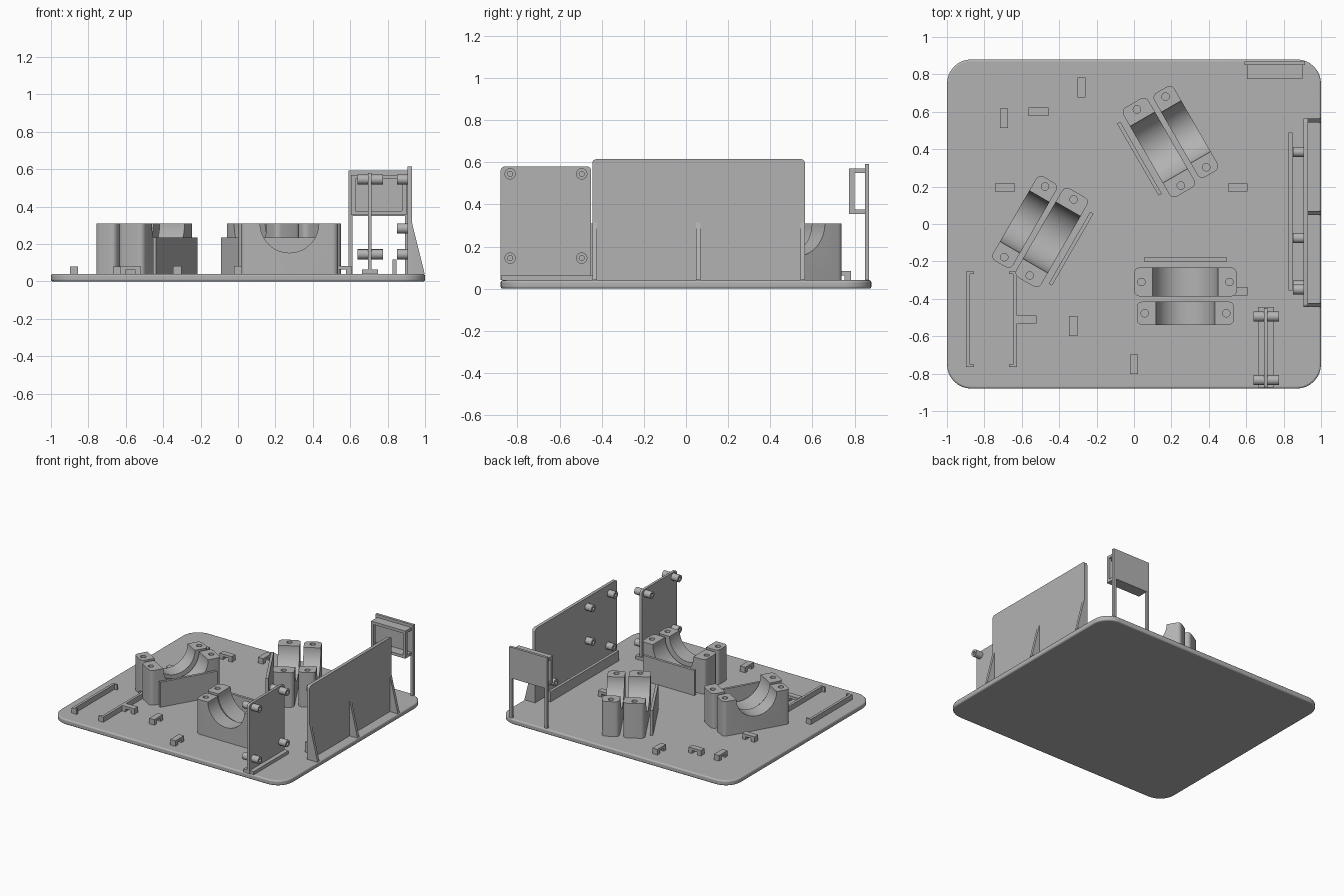
import bpy
import bmesh
from math import pi, radians, cos, sin
from mathutils import Matrix, Vector

cube = bpy.data.objects.get("Cube")
if cube:
    bpy.data.objects.remove(cube, do_unlink=True)

GREY = (0.45, 0.45, 0.45, 1)
grey = bpy.data.materials.new("plain grey")
grey.use_nodes = True
grey.diffuse_color = GREY
grey.node_tree.nodes["Principled BSDF"].inputs["Base Color"].default_value = GREY

FLOOR = 0.04  # top of the base plate


def finish(name, bm, matrix=Matrix()):
    bmesh.ops.recalc_face_normals(bm, faces=bm.faces[:])
    mesh = bpy.data.meshes.new(name)
    bm.to_mesh(mesh)
    bm.free()
    mesh.materials.append(grey)
    obj = bpy.data.objects.new(name, mesh)
    obj.matrix_world = matrix
    bpy.context.collection.objects.link(obj)
    return obj


def add_box(bm, x, y, z):
    size = [b - a for a, b in (x, y, z)]
    mid = [(a + b) / 2 for a, b in (x, y, z)]
    m = Matrix.Translation(mid) @ Matrix.Diagonal((*size, 1))
    return bmesh.ops.create_cube(bm, size=1, matrix=m)["verts"]


def boxes(name, parts, matrix=Matrix()):
    bm = bmesh.new()
    for part in parts:
        add_box(bm, *part)
    return finish(name, bm, matrix)


def rounded_slab(name, x, y, z, radius, axis=2, segments=8, tops_only=False, matrix=Matrix()):
    """Box whose edges along one axis are rounded."""
    bm = bmesh.new()
    add_box(bm, x, y, z)
    edges = []
    for e in bm.edges:
        a, b = e.verts
        along = abs((a.co - b.co)[axis]) > 1e-5
        if along and not (tops_only and a.co.z < z[1] - 1e-5):
            edges.append(e)
    bmesh.ops.bevel(bm, geom=edges, offset=radius, segments=segments, profile=0.5, affect='EDGES')
    return finish(name, bm, matrix)


def smooth(obj):
    bpy.ops.object.select_all(action='DESELECT')
    obj.select_set(True)
    bpy.context.view_layer.objects.active = obj
    bpy.ops.object.shade_smooth_by_angle(angle=radians(30))


def cylinder(name, centre, radius, depth, axis, segments=32):
    bm = bmesh.new()
    turn = {'X': Matrix.Rotation(pi / 2, 4, 'Y'), 'Y': Matrix.Rotation(pi / 2, 4, 'X'), 'Z': Matrix()}[axis]
    bmesh.ops.create_cone(bm, cap_ends=True, segments=segments, radius1=radius, radius2=radius,
                          depth=depth, matrix=Matrix.Translation(centre) @ turn)
    return finish(name, bm)


def cut(obj, cutters):
    bpy.context.view_layer.objects.active = obj
    for c in cutters:
        c.matrix_world = obj.matrix_world
        c.hide_render = True
        mod = obj.modifiers.new("cut", 'BOOLEAN')
        mod.operation = 'DIFFERENCE'
        mod.solver = 'EXACT'
        mod.object = c
        bpy.ops.object.modifier_apply(modifier=mod.name)
        bpy.data.objects.remove(c, do_unlink=True)


def standoff(name, x0, x1, y, z):
    """Hollow spacer lying along x."""
    bm = bmesh.new()
    rings = []
    for x, r in ((x0, 0.012), (x0, 0.027), (x1, 0.027), (x1, 0.012)):
        rings.append([bm.verts.new((x, y + r * cos(i * pi / 8), z + r * sin(i * pi / 8))) for i in range(16)])
    for k in range(4):
        a, b = rings[k], rings[(k + 1) % 4]
        for i in range(16):
            j = (i + 1) % 16
            bm.faces.new((a[i], a[j], b[j], b[i]))
    smooth(finish(name, bm))


# Base plate with rounded corners and softened rim
base = rounded_slab("base_plate", (-1, 1), (-0.88, 0.88), (0, FLOOR), 0.13)
bevel = base.modifiers.new("rim", 'BEVEL')
bevel.width = 0.01
bevel.segments = 3
bevel.limit_method = 'ANGLE'
bevel.angle_limit = radians(60)
smooth(base)


# Motor cradles: two saddle blocks and a thin wall each
def saddle(name, matrix, y, half_length, half_width, radius, hole):
    block = rounded_slab(name, (-half_length, half_length), (y - half_width, y + half_width),
                         (FLOOR - 0.005, 0.31), 0.03, segments=5, matrix=matrix)
    cutters = [cylinder("saddle_cutter", (0, y, 0.31), radius, 0.5, 'Y', 64)]
    for s in (-1, 1):
        cutters.append(cylinder("hole_cutter", (s * hole, y, 0.31), 0.02, 0.2, 'Z', 20))
    cut(block, cutters)
    smooth(block)


for label, x, y, turn in (("front", 0.275, -0.31, 0), ("right", -0.44, -0.072, -120), ("back", 0.133, 0.409, 120)):
    m = Matrix.Translation((x, y, 0)) @ Matrix.Rotation(radians(turn), 4, 'Z')
    saddle(label + "_large_saddle", m, 0, 0.275, 0.077, 0.175, 0.235)
    saddle(label + "_small_saddle", m, -0.167, 0.26, 0.062, 0.157, 0.218)
    boxes(label + "_cradle_wall", [((-0.222, 0.222), (0.11, 0.13), (FLOOR, 0.235))], m)

# Tall side wall with three triangular buttresses
smooth(rounded_slab("side_wall", (0.905, 0.93), (-0.445, 0.565), (FLOOR, 0.615), 0.02, 0, 4, True))
for i, y in enumerate((-0.445, 0.047, 0.543)):
    bm = bmesh.new()
    face = bm.faces.new([bm.verts.new(p) for p in ((0.925, y, FLOOR), (0.998, y, FLOOR), (0.93, y, 0.315), (0.925, y, 0.315))])
    out = bmesh.ops.extrude_face_region(bm, geom=[face])
    bmesh.ops.translate(bm, vec=(0, 0.022, 0), verts=[v for v in out["geom"] if isinstance(v, bmesh.types.BMVert)])
    finish(f"buttress_{i + 1}", bm)
for i, (y, z) in enumerate(((-0.35, 0.545), (-0.075, 0.545), (-0.075, 0.283), (-0.33, 0.145), (0.385, 0.145))):
    standoff(f"side_wall_standoff_{i + 1}", 0.85, 0.908, y, z)
boxes("side_wall_rail", [((0.825, 0.847), (-0.355, 0.49), (FLOOR, 0.118))])

# Upright board with foot and spacers through both sides
smooth(rounded_slab("upright_board", (0.695, 0.715), (-0.88, -0.45), (FLOOR, 0.58), 0.02, 0, 4, True))
boxes("upright_board_foot", [((0.662, 0.748), (-0.875, -0.445), (FLOOR, 0.065))])
for i, y in enumerate((-0.835, -0.495)):
    for j, z in enumerate((0.145, 0.545)):
        standoff(f"board_standoff_{i}_{j}_outer", 0.71, 0.775, y, z)
        standoff(f"board_standoff_{i}_{j}_inner", 0.638, 0.7, y, z)

# Raised panel on two posts, with a shallow holder on its front
boxes("panel_posts", [((x, x + 0.022), (0.85, 0.87), (FLOOR, 0.36)) for x in (0.59, 0.893)])
boxes("raised_panel", [((0.59, 0.915), (0.85, 0.87), (0.35, 0.592))])
boxes("panel_holder", [((0.605, 0.9), (0.775, 0.852), z) for z in ((0.355, 0.377), (0.548, 0.57))]
      + [((x, x + 0.022), (0.775, 0.8), (0.37, 0.55)) for x in (0.605, 0.878)])

# Pair of facing rails with end lips
for label, x, d in (("right", -0.898, 1), ("left", -0.626, -1)):
    wall = sorted((x, x + d * 0.02))
    lip = sorted((x, x + d * 0.043))
    boxes(label + "_channel_rail", [(wall, (-0.765, -0.255), (FLOOR, 0.08)),
                                    (lip, (-0.765, -0.752), (FLOOR, 0.08)),
                                    (lip, (-0.268, -0.255), (FLOOR, 0.08))])

# Small bridge clips for cables
clips = ((-0.28, 0.73, 1), (-0.695, 0.565, 1), (-0.51, 0.6, 0), (-0.69, 0.195, 0), (0.555, 0.195, 0),
         (0.555, -0.36, 0), (-0.575, -0.51, 0), (-0.325, -0.545, 1), (0, -0.75, 1))
for i, (x, y, turned) in enumerate(clips):
    m = Matrix.Translation((x, y, 0)) @ Matrix.Rotation(turned * pi / 2, 4, 'Z')
    boxes(f"cable_clip_{i + 1}", [((-0.053, -0.023), (-0.022, 0.022), (FLOOR, 0.083)),
                                  ((0.023, 0.053), (-0.022, 0.022), (FLOOR, 0.083)),
                                  ((-0.023, 0.023), (-0.022, 0.022), (0.063, 0.083))], m)
